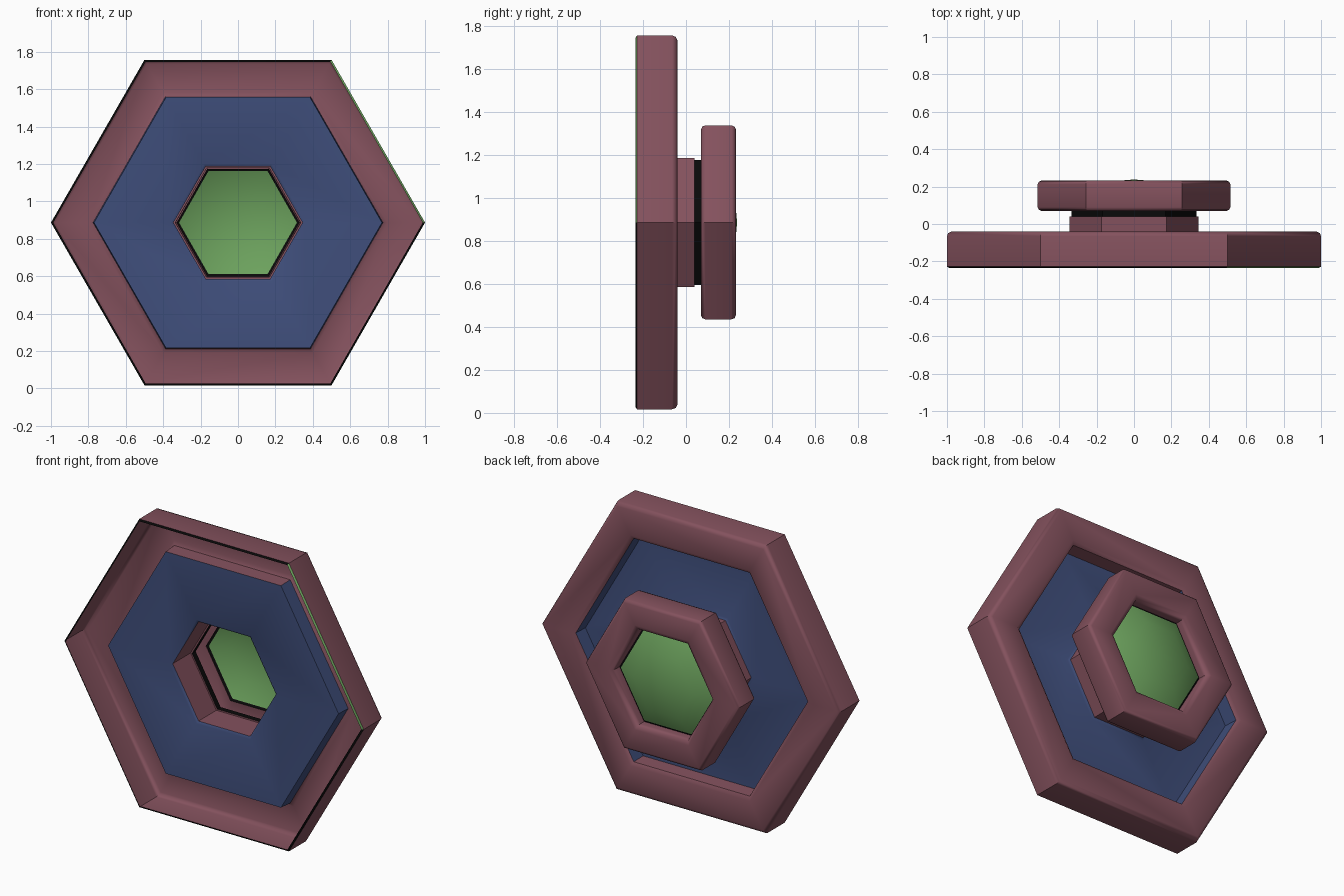
import bpy, bmesh, math

if "Cube" in bpy.data.objects:
    bpy.data.objects.remove(bpy.data.objects["Cube"])

CZ = 0.887  # height of the hexagon axis


def mat(name, rgb):
    m = bpy.data.materials.new(name)
    m.diffuse_color = (*rgb, 1)
    m.use_nodes = True
    m.node_tree.nodes["Principled BSDF"].inputs["Base Color"].default_value = m.diffuse_color
    return m


PURPLE = mat("dusty maroon", (0.23, 0.083, 0.11))
BLUE = mat("slate blue", (0.05, 0.077, 0.2))
GREEN = mat("leaf green", (0.15, 0.36, 0.11))
BLACK = mat("black", (0.003, 0.003, 0.003))


def hex_loft(name, profile, mats, rule=lambda seg, side: 0, cap=None, stretch=1.005):
    """Sweep (radius, y) points round a hexagon; side 0 is upper right, 1 top, then anticlockwise."""
    bm = bmesh.new()
    rings = []
    for r, y in profile:
        rings.append([bm.verts.new((r * math.cos(k * math.pi / 3), y,
                                    CZ + stretch * r * math.sin(k * math.pi / 3))) for k in range(6)])
    for s in range(len(rings) - 1):
        a, b = rings[s], rings[s + 1]
        for k in range(6):
            n = (k + 1) % 6
            f = bm.faces.new((a[k], b[k], b[n], a[n]))
            f.material_index = rule(s, k)
    if cap is not None:
        tip = bm.verts.new((0, cap, CZ))
        for k in range(6):
            bm.faces.new((rings[-1][k], tip, rings[-1][(k + 1) % 6]))
    me = bpy.data.meshes.new(name)
    bm.to_mesh(me)
    bm.free()
    for m in mats:
        me.materials.append(m)
    ob = bpy.data.objects.new(name, me)
    bpy.context.collection.objects.link(ob)
    bpy.context.view_layer.objects.active = ob
    bpy.ops.object.select_all(action='DESELECT')
    ob.select_set(True)
    bpy.ops.object.shade_smooth_by_angle(angle=math.radians(50))
    return ob


# Outer frame: shell open at the front, with a thin dark lip; sloped inner walls are blue
def frame_rule(seg, side):
    if seg == 0:
        return 3 if side == 0 else 2
    if seg >= 7:
        return 0 if side in (1, 4) else 1
    return 0


hex_loft("outer_frame",
         [(0.988, -0.235), (1.0, -0.228), (1.0, -0.215), (1.0, -0.065), (0.993, -0.048),
          (0.975, -0.04), (0.80, -0.04), (0.775, -0.055), (0.77, -0.14)],
         [PURPLE, BLUE, BLACK, GREEN], frame_rule)

# Recessed plate with a hexagonal hole
hex_loft("recessed_plate", [(0.77, -0.14), (0.36, -0.14), (0.345, -0.13)], [BLUE])

# Sleeve rising from the hole, ending in a dark band
hex_loft("centre_sleeve", [(0.335, 0.072), (0.335, 0.04), (0.345, 0.04), (0.345, -0.13)],
         [PURPLE, BLACK], lambda seg, side: 1 if seg == 0 else 0)

# Rounded knob ring at the back
hex_loft("knob_ring",
         [(0.333, 0.072), (0.495, 0.07), (0.509, 0.076), (0.515, 0.09), (0.515, 0.212), (0.509, 0.226),
          (0.495, 0.232), (0.36, 0.232), (0.335, 0.222), (0.328, 0.20), (0.328, 0.16)][::-1],
         [PURPLE], stretch=1.012)
bpy.data.objects["knob_ring"].data.flip_normals()

# Domed insert
hex_loft("domed_insert", [(0.328, 0.165), (0.315, 0.172), (0.2, 0.222)], [GREEN, BLACK],
         lambda seg, side: 1 if seg == 0 else 0, cap=0.238, stretch=1.012)
